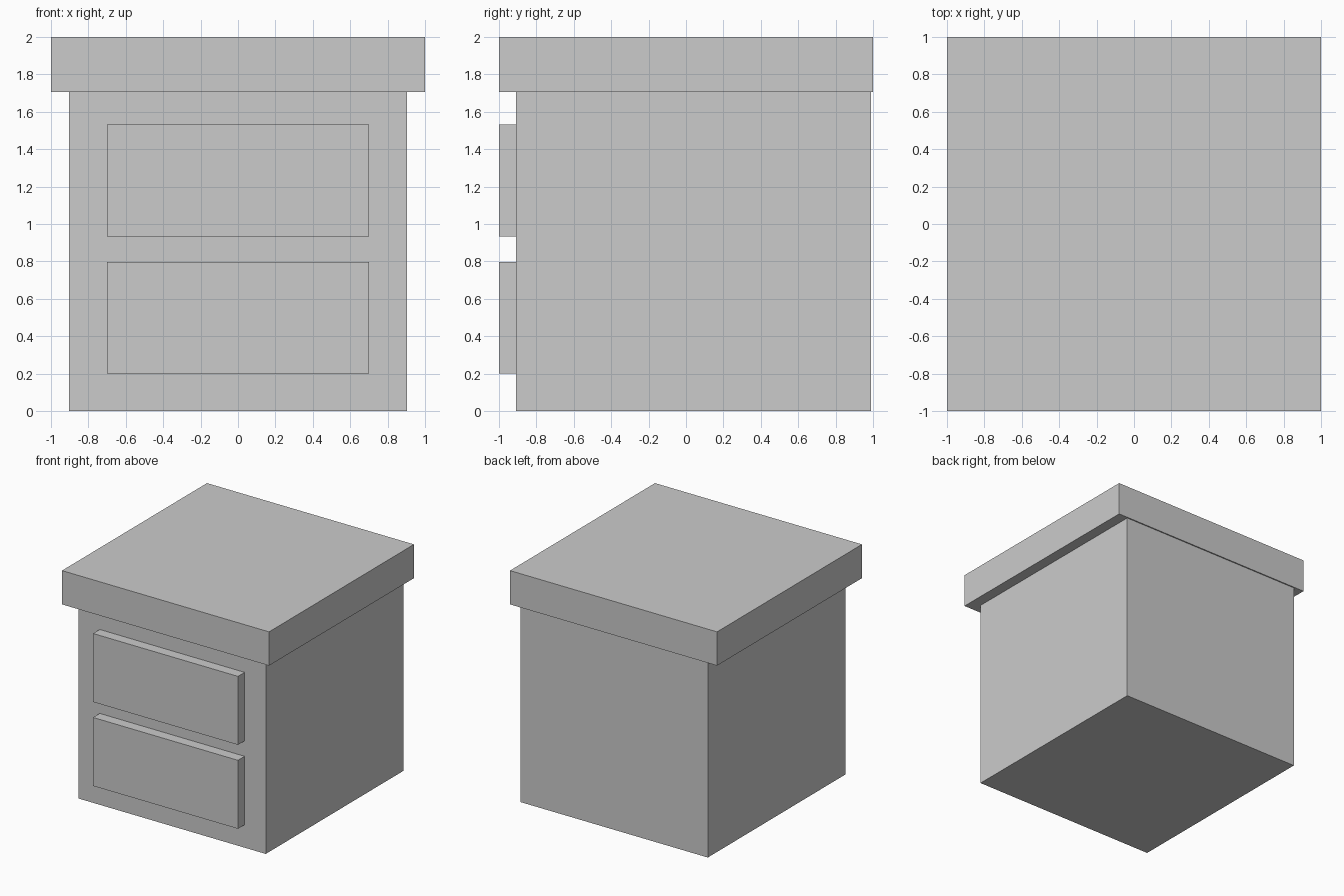
import bpy

if "Cube" in bpy.data.objects:
    bpy.data.objects.remove(bpy.data.objects["Cube"])


def box(name, x, y, z):
    """Add a box spanning the given (min, max) range on each axis."""
    spans = (x, y, z)
    centre = [(lo + hi) / 2 for lo, hi in spans]
    bpy.ops.mesh.primitive_cube_add(size=1, location=centre)
    obj = bpy.context.object
    obj.name = name
    obj.scale = [hi - lo for lo, hi in spans]
    bpy.ops.object.transform_apply(location=False, rotation=False, scale=True)
    return obj


FRONT = -0.908   # front face of the cabinet
TOP_Z = 1.705    # underside of the table top

# Cabinet body, almost flush with the top at the back
box("cabinet_body", (-0.904, 0.904), (FRONT, 0.99), (0, TOP_Z))

# Overhanging table top
box("table_top", (-1, 1), (-1, 1), (TOP_Z, 2))

# Two raised drawer fronts
for name, bottom in (("lower_drawer", 0.2), ("upper_drawer", 0.933)):
    box(name, (-0.7, 0.7), (-1, FRONT), (bottom, bottom + 0.598))
